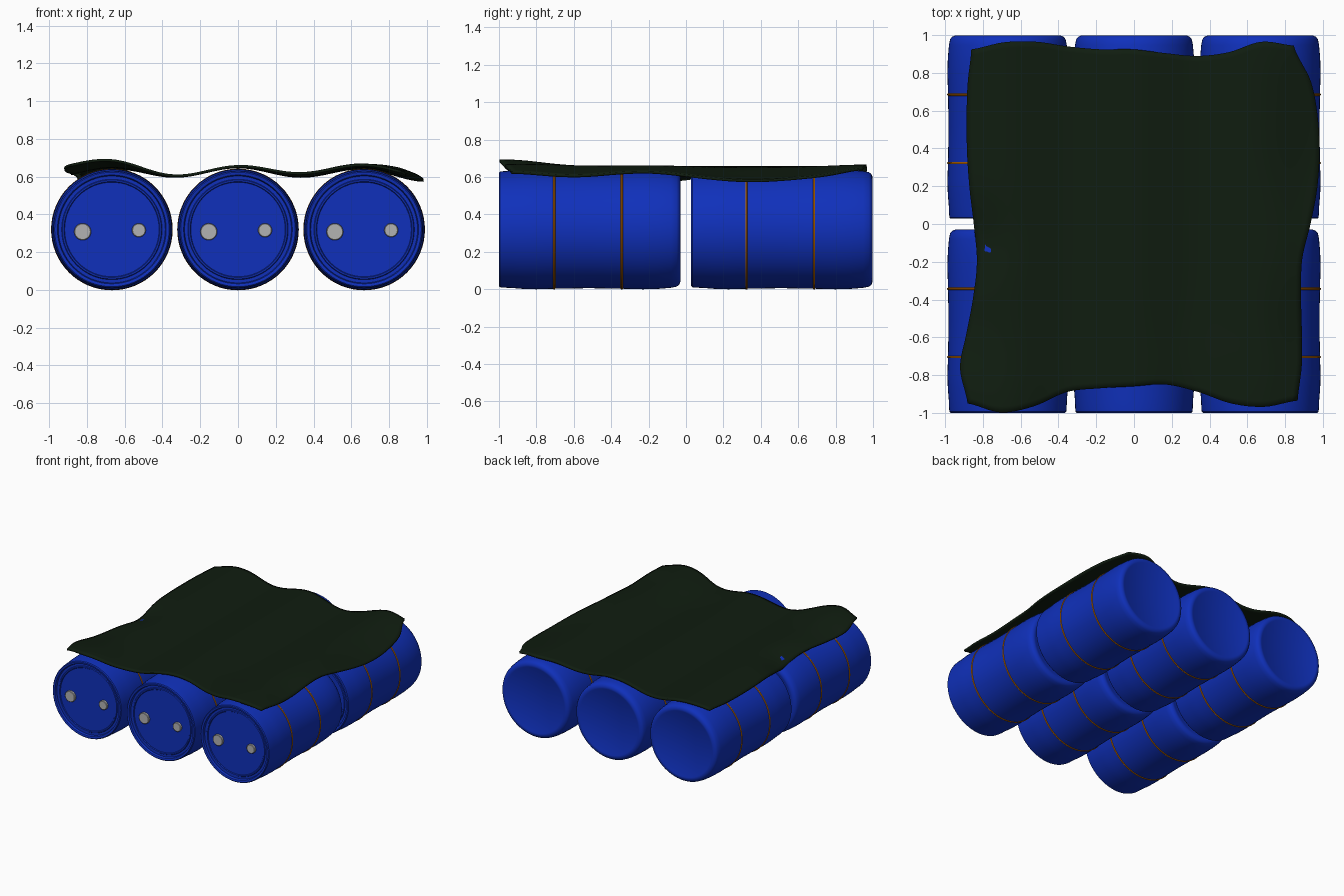
import bpy, bmesh, math

if "Cube" in bpy.data.objects:
    bpy.data.objects.remove(bpy.data.objects["Cube"])


def material(name, color):
    m = bpy.data.materials.new(name)
    m.diffuse_color = (*color, 1)
    m.use_nodes = True
    m.node_tree.nodes["Principled BSDF"].inputs["Base Color"].default_value = m.diffuse_color
    return m


BLUE = material("blue_plastic", (0.005, 0.03, 0.5))
ORANGE = material("orange_band", (0.6, 0.16, 0.0))
GREY = material("grey_cap", (0.45, 0.45, 0.45))
GREEN = material("dark_green_cloth", (0.005, 0.012, 0.005))


def finish(bm, name, mat, loc=(0, 0, 0), angle=35):
    bmesh.ops.recalc_face_normals(bm, faces=bm.faces)
    me = bpy.data.meshes.new(name)
    bm.to_mesh(me)
    bm.free()
    me.materials.append(mat)
    ob = bpy.data.objects.new(name, me)
    ob.location = loc
    bpy.context.collection.objects.link(ob)
    bpy.ops.object.select_all(action='DESELECT')
    ob.select_set(True)
    bpy.context.view_layer.objects.active = ob
    bpy.ops.object.shade_smooth_by_angle(angle=math.radians(angle))
    return ob


def lathe(name, profile, mat, loc, closed=False, segs=64):
    """Spin (y, radius) points about the y axis."""
    bm = bmesh.new()
    vs = [bm.verts.new((r, y, 0)) for y, r in profile]
    es = [bm.edges.new(p) for p in zip(vs, vs[1:])]
    if closed:
        es.append(bm.edges.new((vs[-1], vs[0])))
    bmesh.ops.spin(bm, geom=vs + es, axis=(0, 1, 0), cent=(0, 0, 0),
                   angle=2 * math.pi, steps=segs)
    bmesh.ops.remove_doubles(bm, verts=bm.verts, dist=1e-5)
    return finish(bm, name, mat, loc)


R = 0.32
BARREL = [(0.02, 0), (0.02, 0.25), (0.014, 0.254), (0.014, 0.262), (0.02, 0.266),
          (0.02, 0.283), (0.003, 0.288), (0, 0.294), (0, 0.303), (0.006, 0.309),
          (0.02, 0.311), (0.07, 0.313), (0.13, 0.318), (0.2, 0.32), (0.3, 0.317),
          (0.48, 0.314), (0.66, 0.317), (0.77, 0.32), (0.85, 0.318), (0.92, 0.312),
          (0.95, 0.306), (0.963, 0.296), (0.97, 0.28), (0.97, 0.265), (0.965, 0.255), (0.965, 0)]

# barrels with two straps and two bung caps each
for row, y in (("front", -1.0), ("back", 0.028)):
    for side, x in (("left", -0.668), ("middle", 0), ("right", 0.668)):
        tag = f"{row}_{side}"
        lathe(f"barrel_{tag}", BARREL, BLUE, (x, y, R))
        for i, by in enumerate((0.295, 0.657)):
            ring = [(0.006 * math.cos(a * math.pi / 4), 0.317 + 0.005 * math.sin(a * math.pi / 4))
                    for a in range(8)]
            lathe(f"band_{tag}_{i}", ring, ORANGE, (x, y + by, R), closed=True)
        for n, dx, dz, r in (("large", -0.155, -0.012, 0.045), ("small", 0.143, -0.004, 0.037)):
            lathe(f"cap_{n}_{tag}", [(0.003, 0), (0.003, r - 0.004), (0.006, r), (0.025, r)],
                  GREY, (x + dx, y, R + dz), segs=24)


def sample(vals, t):
    """Smooth lookup along evenly spaced values."""
    n = len(vals) - 1
    i = min(int(t * n), n - 1)
    f = t * n - i
    p0, p1, p2, p3 = (vals[max(0, min(n, i + k))] for k in (-1, 0, 1, 2))
    return p1 + 0.5 * f * (p2 - p0 + f * (2 * p0 - 5 * p1 + 4 * p2 - p3
                                          + f * (3 * (p1 - p2) + p3 - p0)))


# tarp outline: left and right edges by depth, front and back edges by width
LEFT = [-0.88, -0.92, -0.885, -0.85, -0.83, -0.845, -0.868, -0.882, -0.885, -0.88, -0.86]
RIGHT = [0.865, 0.887, 0.887, 0.883, 0.89, 0.935, 0.97, 0.982, 0.972, 0.935, 0.845]
FRONT = [-0.95, -0.998, -0.965, -0.89, -0.87, -0.86, -0.85, -0.89, -0.95, -0.968, -0.935]
BACK = [0.925, 0.962, 0.965, 0.94, 0.925, 0.925, 0.905, 0.89, 0.91, 0.965, 0.945]
# local lifts and sags: x, y, height, spread
BUMPS = [(-0.75, -1.0, 0.035, 0.2), (-0.95, -0.85, 0.025, 0.14), (0.93, -0.2, 0.012, 0.18),
         (0.98, 0.35, -0.022, 0.2), (0.9, -0.6, -0.015, 0.15), (-0.87, -0.08, -0.042, 0.13),
         (0.88, 0.95, 0.02, 0.15), (0.33, -0.85, 0.012, 0.2), (0.67, -0.8, 0.01, 0.25)]


def height(x, y):
    z = 0.626 + 0.025 * math.cos(2 * math.pi * x / 0.668)
    for bx, by, h, s in BUMPS:
        z += h * math.exp(-((x - bx) ** 2 + (y - by) ** 2) / (2 * s * s))
    return z


# draped tarp
N = 60
bm = bmesh.new()
grid = []
for j in range(N + 1):
    v = j / N
    line = []
    for i in range(N + 1):
        u = i / N
        x = sample(LEFT, v) * (1 - u) + sample(RIGHT, v) * u
        y = sample(FRONT, u) * (1 - v) + sample(BACK, u) * v
        line.append(bm.verts.new((x, y, height(x, y))))
    grid.append(line)
for j in range(N):
    for i in range(N):
        bm.faces.new((grid[j][i], grid[j][i + 1], grid[j + 1][i + 1], grid[j + 1][i]))
tarp = finish(bm, "tarp", GREEN, angle=50)
sol = tarp.modifiers.new("thickness", 'SOLIDIFY')
sol.thickness = 0.014
sol.offset = 0
